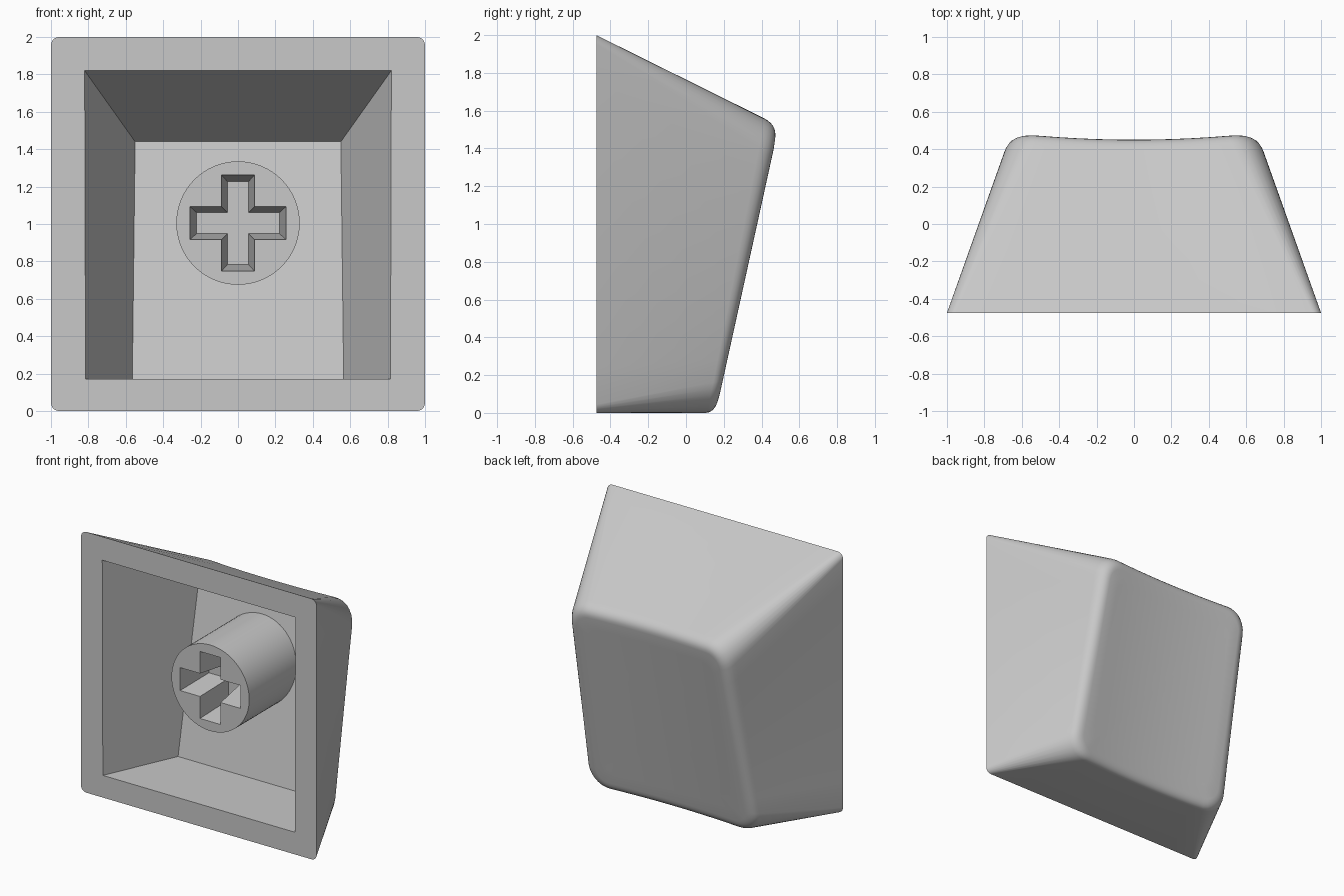
import bpy, bmesh, math
from mathutils import Vector

if "Cube" in bpy.data.objects:
    bpy.data.objects.remove(bpy.data.objects["Cube"])

BASE_Y = -0.475
MID_Z = 1.005

grey = bpy.data.materials.new("light grey plastic")
grey.use_nodes = True
grey.diffuse_color = (0.58, 0.58, 0.58, 1)
grey.node_tree.nodes["Principled BSDF"].inputs["Base Color"].default_value = (0.58, 0.58, 0.58, 1)


def rounded_rect(hw, z0, z1, r, arc=7, side=10):
    """Rounded rectangle as (x, z) pairs, with evenly divided straight sides."""
    corners = [(hw - r, z1 - r), (r - hw, z1 - r), (r - hw, z0 + r), (hw - r, z0 + r)]
    pts = []
    for i, (cx, cz) in enumerate(corners):
        for k in range(arc + 1):
            a = math.pi / 2 * (i + k / arc)
            pts.append(Vector((cx + r * math.cos(a), cz + r * math.sin(a))))
        a = math.pi / 2 * (i + 1)
        nx, nz = corners[(i + 1) % 4]
        end = Vector((nx + r * math.cos(a), nz + r * math.sin(a)))
        start = pts[-1]
        pts += [start.lerp(end, k / side) for k in range(1, side)]
    return pts


def touch_surface(p):
    """Place (x, z) on the tilted, dished face."""
    x = p.x * (1.03 - 0.04 * p.y)
    dish = 0.03 * max(0, 1 - (x / 0.6) ** 2)
    return Vector((x, 0.157 + 0.22 * p.y - dish, p.y))


def floor_y(z):
    """Depth of the tilted cavity floor."""
    return 0.08 + 0.181 * (z - 0.17)


def add_ring(bm, pts):
    return [bm.verts.new(p) for p in pts]


def join_rings(bm, a, b):
    n = len(a)
    for i in range(n):
        j = (i + 1) % n
        bm.faces.new((a[i], a[j], b[j], b[i]))


def ring_edges(bm, ring):
    out = []
    for a, b in zip(ring, ring[1:] + ring[:1]):
        out.append(bm.edges.get((a, b)) or bm.edges.new((a, b)))
    return out


def fill_between(bm, outer, inner):
    bmesh.ops.triangle_fill(bm, use_beauty=True,
                            edges=ring_edges(bm, outer) + ring_edges(bm, inner))


def finish(bm, name):
    bmesh.ops.recalc_face_normals(bm, faces=bm.faces[:])
    mesh = bpy.data.meshes.new(name)
    bm.to_mesh(mesh)
    bm.free()
    mesh.materials.append(grey)
    obj = bpy.data.objects.new(name, mesh)
    bpy.context.collection.objects.link(obj)
    bpy.ops.object.select_all(action="DESELECT")
    obj.select_set(True)
    bpy.context.view_layer.objects.active = obj
    bpy.ops.object.shade_smooth_by_angle(angle=math.radians(30))


# Cap shell: tapering walls, rounded rim and dished face
bm = bmesh.new()
base = [Vector((p.x, BASE_Y, p.y)) for p in rounded_rect(1, 0, 2, 0.045)]
edge = [touch_surface(p) for p in rounded_rect(0.685, 0, 1.525, 0.17)]
inset = 0.065
flat_face = rounded_rect(0.685 - inset, inset, 1.525 - inset, 0.17 - inset)
face = [touch_surface(p) for p in flat_face]
wall = [b.lerp(e, 0.925) for b, e in zip(base, edge)]

base_ring = add_ring(bm, base)
last = base_ring
for k in range(7):
    s = k / 6
    ring = add_ring(bm, [w * (1 - s) ** 2 + e * 2 * s * (1 - s) + f * s * s
                         for w, e, f in zip(wall, edge, face)])
    join_rings(bm, last, ring)
    last = ring
centre = Vector((0, 1.525 / 2))
for k in range(1, 8):
    ring = add_ring(bm, [touch_surface(p.lerp(centre, k / 8)) for p in flat_face])
    join_rings(bm, last, ring)
    last = ring
tip = bm.verts.new(touch_surface(centre))
for a, b in zip(last, last[1:] + last[:1]):
    bm.faces.new((a, b, tip))

# Hollow inside with a tilted floor
mouth = add_ring(bm, [(x, BASE_Y, z) for x, z in
                      ((0.82, 1.82), (-0.82, 1.82), (-0.815, 0.17), (0.815, 0.17))])
floor = add_ring(bm, [(x, floor_y(z), z) for x, z in
                      ((0.55, 1.44), (-0.55, 1.44), (-0.565, 0.17), (0.565, 0.17))])
join_rings(bm, mouth, floor)
bm.faces.new(floor)
fill_between(bm, base_ring, mouth)
finish(bm, "cap_shell")


def cross(length, width, y):
    """Plus-shaped outline around the stem axis."""
    pts = []
    for i in range(4):
        c, s = ((1, 0), (0, 1), (-1, 0), (0, -1))[i]
        for u, v in ((length, -width), (length, width), (width, width)):
            pts.append((u * c - v * s, y, MID_Z + u * s + v * c))
    return pts


# Round stem with a tapered cross socket
bm = bmesh.new()
STEM_Y = -0.335
circle = [(0.33 * math.cos(a), MID_Z + 0.33 * math.sin(a))
          for a in (math.tau * k / 64 for k in range(64))]
front = add_ring(bm, [(x, STEM_Y, z) for x, z in circle])
back = add_ring(bm, [(x, floor_y(z) + 0.015, z) for x, z in circle])
join_rings(bm, front, back)
bm.faces.new(back)
socket = add_ring(bm, cross(0.257, 0.088, STEM_Y))
bottom = add_ring(bm, cross(0.222, 0.057, STEM_Y + 0.3))
join_rings(bm, socket, bottom)
bm.faces.new(bottom)
fill_between(bm, front, socket)
finish(bm, "stem")
